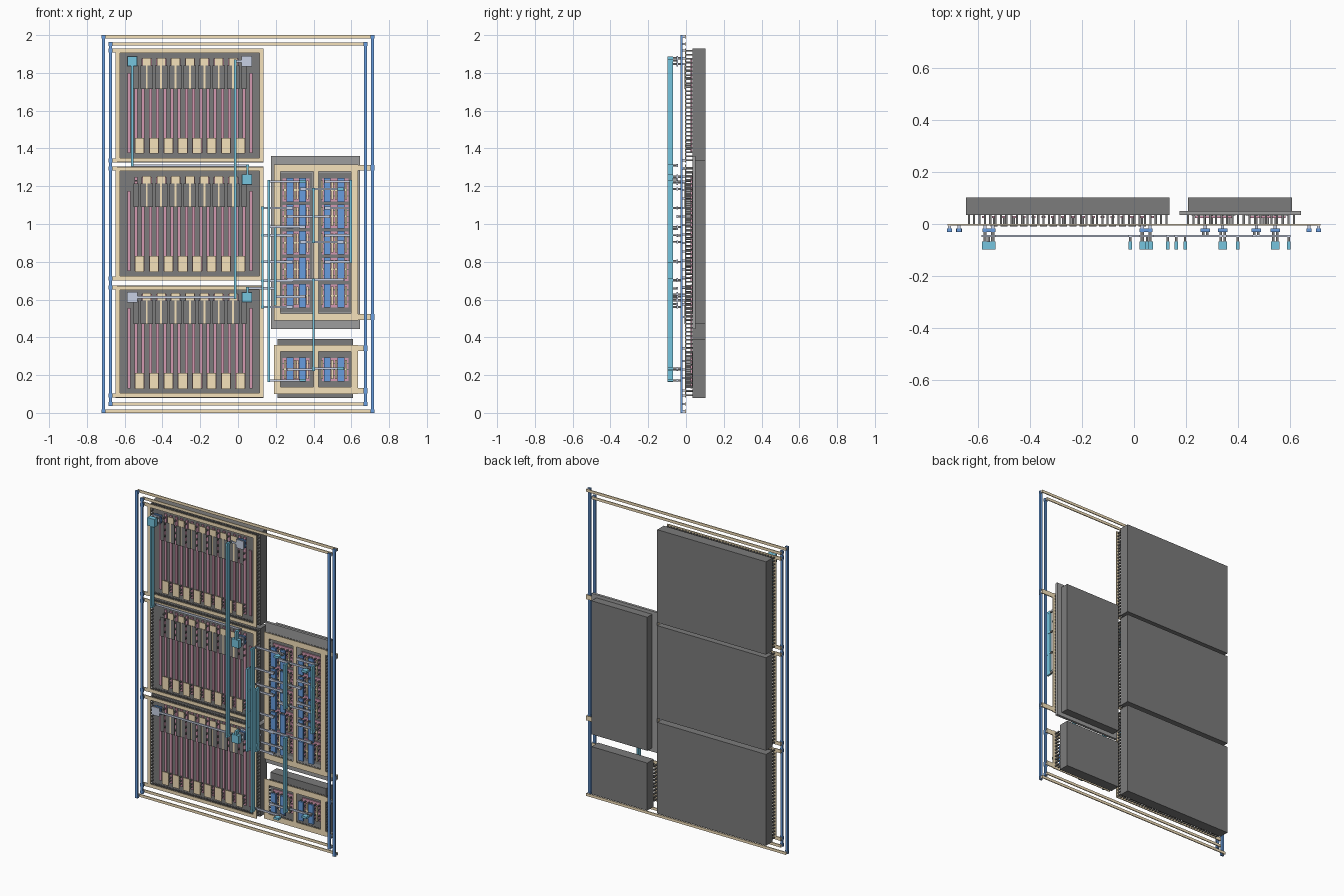
import bpy, bmesh

# ---- layer depths (y front, y back) ----
WELL = (0.035, 0.102)
POLY = (0.024, 0.031)
CONT = (-0.001, 0.036)
TAN = (-0.006, 0.0)
BLUE = (-0.030, -0.018)
PALE = (-0.050, -0.042)
TEAL = (-0.098, -0.068)
VIA1, VIA2, VIA3 = (-0.019, -0.005), (-0.043, -0.029), (-0.069, -0.049)


def material(name, rgb):
    m = bpy.data.materials.new(name)
    m.diffuse_color = (*rgb, 1)
    return m


tan = material("tan", (0.92, 0.76, 0.50))
pink = material("pink", (0.66, 0.32, 0.44))
blue = material("blue", (0.14, 0.34, 0.74))
pale = material("pale", (0.58, 0.64, 0.78))
teal = material("teal", (0.18, 0.56, 0.74))
dark = material("dark", (0.20, 0.20, 0.20))
well_grey = material("well_grey", (0.20, 0.20, 0.20))
plate_grey = material("plate_grey", (0.34, 0.34, 0.34))


class Layer:
    """Collects flat boxes of one layer into one object."""
    def __init__(self, depth):
        self.bm, self.depth = bmesh.new(), depth

    def rect(self, x0, x1, z0, z1, depth=None):
        y0, y1 = depth or self.depth
        vs = bmesh.ops.create_cube(self.bm, size=1)["verts"]
        for v in vs:
            v.co = ((x0 + x1) / 2 + v.co.x * (x1 - x0),
                    (y0 + y1) / 2 + v.co.y * (y1 - y0),
                    (z0 + z1) / 2 + v.co.z * (z1 - z0))

    def pad(self, x, z, w, h=None, depth=None):
        h = h or w
        self.rect(x - w / 2, x + w / 2, z - h / 2, z + h / 2, depth)

    def frame(self, x0, x1, z0, z1, w):
        self.rect(x0, x1, z0, z0 + w)
        self.rect(x0, x1, z1 - w, z1)
        self.rect(x0, x0 + w, z0 + w, z1 - w)
        self.rect(x1 - w, x1, z0 + w, z1 - w)

    def finish(self, name, mat):
        me = bpy.data.meshes.new(name)
        self.bm.to_mesh(me)
        self.bm.free()
        ob = bpy.data.objects.new(name, me)
        bpy.context.collection.objects.link(ob)
        me.materials.append(mat)


def span(a, b, n):
    return [a + (b - a) * i / (n - 1) for i in range(n)]


def ring_contacts(layer, x0, x1, z0, z1, pitch=0.02):
    for x in span(x0, x1, int((x1 - x0) / pitch)):
        layer.pad(x, z0, 0.008)
        layer.pad(x, z1, 0.008)
    for z in span(z0, z1, int((z1 - z0) / pitch))[1:-1]:
        layer.pad(x0, z, 0.008)
        layer.pad(x1, z, 0.008)


# ---- outer supply rails: tan bars across, blue bars upright ----
bars, posts, joints = Layer(TAN), Layer(BLUE), Layer(VIA1)
for hx, z0, z1 in ((0.712, 0.009, 1.991), (0.675, 0.047, 1.953)):
    for z in (z0, z1):
        bars.pad(0, z, 2 * hx + 0.016, 0.017)
        for s in (-1, 1):
            joints.pad(s * hx, z, 0.012)
            posts.pad(s * hx, z, 0.02)
    for s in (-1, 1):
        posts.rect(s * hx - 0.008, s * hx + 0.008, z0 - 0.009, z1 + 0.009)

# ---- three resistor blocks on the left ----
wells, plate, rings, contacts = Layer(WELL), Layer((0.034, 0.051)), Layer(TAN), Layer(CONT)
strips, links, fingers = Layer(POLY), Layer(TAN), Layer((-0.009, -0.0065))
for b, t in ((0.08, 0.675), (0.70, 1.305), (1.325, 1.93)):
    wells.rect(-0.648, 0.136, b, t)
    rings.frame(-0.648, 0.136, b + 0.002, t - 0.002, 0.022)
    ring_contacts(contacts, -0.637, 0.125, b + 0.013, t - 0.013)
    for z in (b + 0.012, t - 0.012):                    # taps to the left rail
        rings.rect(-0.683, -0.64, z - 0.011, z + 0.011)
        posts.pad(-0.675, z, 0.022)
        joints.pad(-0.675, z, 0.012)
    pitch, first = 0.0381, -0.54
    for i in range(-1, 17):                             # folded strips, dummies at ends
        x = first + i * pitch
        real = 0 <= i < 16
        strips.rect(x - 0.008, x + 0.008, b + 0.05, b + (0.55 if real else 0.475))
        if real:
            fingers.rect(x - 0.014, x + 0.014, b + 0.39, b + 0.515)
            for z in (0.07, 0.09, 0.115, 0.41, 0.45, 0.49, 0.53):
                contacts.pad(x, b + z, 0.008, depth=(-0.001, 0.025))
    for i in range(8):
        x = first + (2 * i + 0.5) * pitch
        links.rect(x - 0.024, x + 0.024, b + 0.047, b + 0.13)
        if i < 7:
            x += pitch
            links.rect(x - 0.023, x + 0.023, b + 0.515, b + 0.555)
            links.rect(x - 0.019, x + 0.019, b + 0.39, b + 0.515)

# ---- two transistor groups on the right ----
plate.rect(0.175, 0.645, 0.445, 1.36)                   # wide plate
wells.rect(0.208, 0.61, 0.47, 1.34, (0.05, 0.102))
wells.rect(0.208, 0.61, 0.08, 0.39)
plates, gates = Layer((0.031, 0.0335)), Layer(BLUE)
for b, t, rows in ((0.49, 1.315, (0.62, 0.76, 0.90, 1.04, 1.18)),
                   (0.10, 0.36, (0.23,))):
    rings.frame(0.19, 0.635, b, t, 0.036)
    rings.rect(0.40, 0.425, b + 0.036, t - 0.036)
    ring_contacts(contacts, 0.208, 0.617, b + 0.018, t - 0.018)
    end = 0.72 if b > 0.4 else 0.683
    for z in (b + 0.018, t - 0.018):                    # taps to the right rails
        rings.rect(0.63, end, z - 0.015, z + 0.015)
        posts.pad(end - 0.008, z, 0.02, 0.03)
        joints.pad(end - 0.008, z, 0.012)
    for x0, x1, xs in ((0.222, 0.392, (0.275, 0.342)), (0.43, 0.598, (0.472, 0.545))):
        plates.rect(x0, x1, b + 0.045, t - 0.045)       # dark backing
        for r in rows:
            for dz in (-0.048, -0.016, 0.016, 0.048):   # pink bars
                strips.rect(x0 + 0.014, x1 - 0.014, r + dz - 0.013, r + dz + 0.013)
            links.rect(x0 + 0.02, x1 - 0.02, r - 0.004, r + 0.004)
            for x in xs:
                gates.pad(x, r, 0.036, 0.125)
                for dx in (-0.027, 0, 0.027):
                    links.pad(x + dx, r, 0.011, 0.10)
                    for dz in (-0.045, -0.02, 0.02, 0.045):
                        contacts.pad(x + dx, r + dz, 0.007)
                for dz in (-0.045, 0, 0.045):
                    joints.pad(x, r + dz, 0.012)

# ---- routing: pale bars across, teal bars upright ----
across, upright = Layer(PALE), Layer(TEAL)
via_mid, via_top = Layer(VIA2), Layer(VIA3)

# terminal stacks on the resistor blocks
for x, z, top in ((-0.56, 1.862, True), (0.047, 1.862, False), (0.047, 1.235, True),
                  (-0.56, 0.612, False), (0.047, 0.612, True)):
    gates.pad(x, z, 0.05)
    across.pad(x, z, 0.055)
    for dx in (-0.015, 0.015):
        for dz in (-0.015, 0.015):
            joints.pad(x + dx, z + dz, 0.012)
            via_mid.pad(x + dx, z + dz, 0.012)
            if top:
                via_top.pad(x + dx, z + dz, 0.012)
    if top:
        upright.pad(x, z, 0.052)

# x, bottom, top of upright wires
for x, z0, z1 in ((-0.56, 1.305, 1.87), (0.05, 1.235, 1.315), (-0.015, 0.605, 1.87),
                  (0.05, 0.61, 0.665), (0.13, 0.555, 1.09), (0.163, 0.165, 1.23),
                  (0.197, 0.57, 0.98), (0.40, 0.225, 0.71), (0.40, 0.90, 1.19),
                  (0.597, 0.80, 1.23)):
    upright.rect(x - 0.006, x + 0.006, z0, z1)
    for z in (z0 + 0.006, z1 - 0.006):
        upright.pad(x, z, 0.014)
        via_top.pad(x, z, 0.009)
        across.pad(x, z, 0.014)

# left end, right end, height of cross wires
for x0, x1, z in ((-0.56, 0.05, 1.31), (-0.015, 0.047, 1.862), (-0.56, -0.015, 0.612),
                  (0.05, 0.20, 0.66), (0.163, 0.342, 1.225), (0.13, 0.275, 1.085),
                  (0.163, 0.342, 0.985), (0.13, 0.275, 0.94), (0.13, 0.275, 0.80),
                  (0.13, 0.275, 0.70), (0.13, 0.275, 0.56), (0.197, 0.342, 0.615),
                  (0.163, 0.342, 0.172), (0.275, 0.40, 0.23), (0.40, 0.545, 0.235),
                  (0.275, 0.545, 0.705), (0.342, 0.545, 1.185), (0.275, 0.472, 1.04),
                  (0.342, 0.545, 0.905), (0.472, 0.597, 1.225), (0.472, 0.597, 1.085),
                  (0.472, 0.597, 0.94), (0.472, 0.597, 0.80)):
    across.rect(x0, x1, z - 0.006, z + 0.006)
    if x1 > 0.21:
        for x in (x0, x1):
            if x in (0.275, 0.342, 0.472, 0.545):
                across.pad(x, z, 0.03, 0.016)
                via_mid.pad(x - 0.008, z, 0.010)
                via_mid.pad(x + 0.008, z, 0.010)
            else:
                upright.pad(x, z, 0.014)
                via_top.pad(x, z, 0.009)
# short top pads over the gates
for x, z in ((0.342, 1.225), (0.342, 0.172), (0.545, 0.235), (0.545, 1.185)):
    upright.pad(x, z, 0.034, 0.014)
    via_top.pad(x - 0.008, z, 0.010)
    via_top.pad(x + 0.008, z, 0.010)

for layer, name, mat in (
        (wells, "well_blocks", well_grey), (plate, "wide_plate", plate_grey),
        (plates, "inner_backing", dark), (contacts, "contact_pins", dark),
        (fingers, "resistor_cover_fingers", well_grey),
        (strips, "resistor_strips", pink), (links, "end_links", tan),
        (rings, "guard_rings", tan), (bars, "rail_bars", tan),
        (posts, "rail_posts", blue), (gates, "gate_bars", blue),
        (joints, "lower_joints", pale), (via_mid, "middle_joints", dark),
        (via_top, "upper_joints", dark), (across, "cross_wires", pale),
        (upright, "upright_wires", teal)):
    layer.finish(name, mat)
